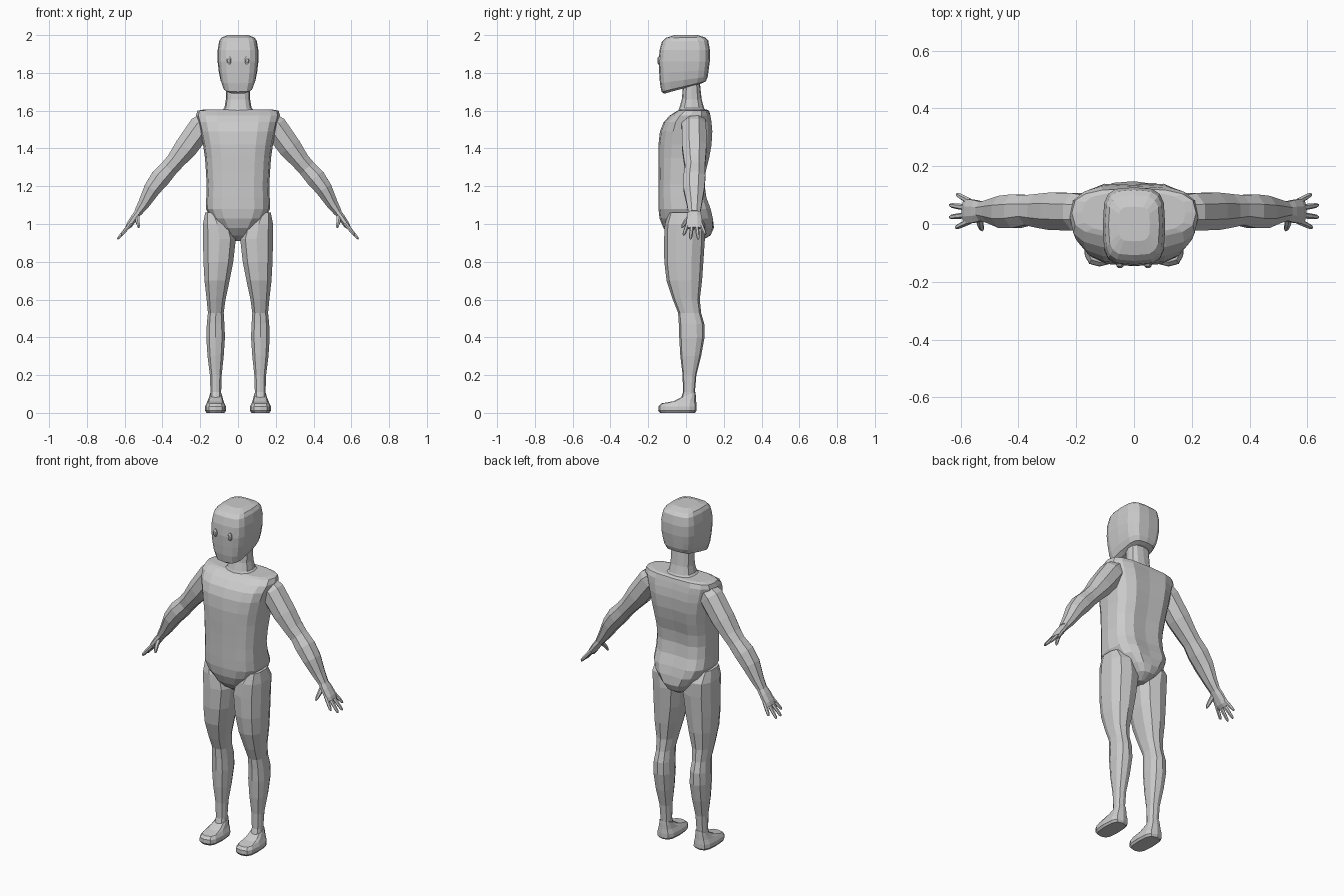
import bpy, bmesh, math
from mathutils import Vector

grey = bpy.data.materials.new("plain_grey")
grey.diffuse_color = (0.6, 0.6, 0.6, 1)


def loft(name, rings, mirror=False):
    """Skin a list of point rings, cap both ends, flat shaded."""
    bm = bmesh.new()
    rows = [[bm.verts.new(p) for p in r] for r in rings]
    n = len(rows[0])
    for a, b in zip(rows, rows[1:]):
        for i in range(n):
            j = (i + 1) % n
            bm.faces.new((a[i], a[j], b[j], b[i]))
    bm.faces.new(rows[0])
    bm.faces.new(rows[-1])
    bmesh.ops.recalc_face_normals(bm, faces=bm.faces)
    me = bpy.data.meshes.new(name)
    bm.to_mesh(me)
    bm.free()
    me.materials.append(grey)
    ob = bpy.data.objects.new(name, me)
    bpy.context.collection.objects.link(ob)
    if mirror:
        ob.modifiers.new("mirror", 'MIRROR').use_mirror_merge = False
    return ob


def power(v, p):
    return math.copysign(abs(v) ** p, v)


def slab(z, x0, x1, y0, y1, n=16, p=0.7, tilt=0.0, turn=0.0):
    """Horizontal rounded ring; tilt raises its back edge."""
    pts = []
    for i in range(n):
        a = math.tau * (i + turn) / n
        x = (x0 + x1) / 2 + (x1 - x0) / 2 * power(math.cos(a), p)
        s = power(math.sin(a), p)
        y = (y0 + y1) / 2 + (y1 - y0) / 2 * s
        pts.append(Vector((x, y, z + tilt * (s + 1) / 2)))
    return pts


def tube(name, path, n=8, mirror=True):
    """Limb along points (x, y, z, radius across, radius in depth)."""
    c = [Vector(q[:3]) for q in path]
    rings = []
    for k, q in enumerate(path):
        t = (c[min(k + 1, len(c) - 1)] - c[max(k - 1, 0)]).normalized()
        u = Vector((0, 1, 0)).cross(t).normalized()
        v = t.cross(u)
        rings.append([c[k] + u * q[3] * math.cos(math.tau * (i + .5) / n)
                      + v * q[4] * math.sin(math.tau * (i + .5) / n) for i in range(n)])
    return loft(name, rings, mirror)


# torso: height, half width, front, back
torso = [(0.91, 0.025, -0.04, 0.08), (0.94, 0.06, -0.085, 0.13), (0.98, 0.10, -0.12, 0.148),
         (1.03, 0.145, -0.14, 0.15), (1.08, 0.17, -0.146, 0.138), (1.14, 0.168, -0.146, 0.115),
         (1.21, 0.166, -0.145, 0.105), (1.28, 0.17, -0.145, 0.112), (1.35, 0.175, -0.146, 0.13),
         (1.42, 0.185, -0.146, 0.143), (1.49, 0.20, -0.138, 0.147), (1.54, 0.212, -0.118, 0.142),
         (1.575, 0.222, -0.085, 0.135), (1.60, 0.215, -0.045, 0.122), (1.606, 0.18, -0.03, 0.11)]
rings = [slab(z, -w, w, f, b) for z, w, f, b in torso]
for r in rings[3:-2]:
    r[4].y -= 0.012          # spine groove
loft("torso", rings)

# neck, flared at the base
loft("neck", [slab(z, -w, w, f, b, 12, 0.75) for z, w, f, b in
              [(1.59, 0.10, -0.045, 0.11), (1.615, 0.072, -0.035, 0.095),
               (1.66, 0.064, -0.022, 0.083), (1.78, 0.062, -0.012, 0.07)]])

# head: height, half width, front, back, tilt
head = [(1.69, 0.055, -0.115, 0.085, 0.055), (1.70, 0.078, -0.13, 0.105, 0.055),
        (1.745, 0.093, -0.138, 0.115, 0.035), (1.80, 0.102, -0.142, 0.12, 0.015),
        (1.86, 0.108, -0.145, 0.126, 0), (1.92, 0.108, -0.14, 0.127, 0),
        (1.965, 0.10, -0.128, 0.118, 0.005), (1.985, 0.088, -0.108, 0.10, 0.003),
        (2.0, 0.055, -0.06, 0.06, 0)]
loft("head", [slab(z, -w, w, f, b, 16, 0.55, t) for z, w, f, b, t in head])

# eyes: small oval bumps on the face
loft("eye", [[Vector((0.048 + s * 0.012 * math.cos(math.tau * i / 10), y,
                      1.865 + s * 0.023 * math.sin(math.tau * i / 10))) for i in range(10)]
             for y, s in ((-0.13, 1), (-0.146, 1), (-0.152, 0.55))], True)

# leg: height, inner, outer, front, back
leg = [(0.05, 0.085, 0.15, -0.035, 0.05), (0.11, 0.088, 0.147, -0.016, 0.047),
       (0.20, 0.085, 0.15, -0.018, 0.055), (0.30, 0.074, 0.163, -0.03, 0.08),
       (0.40, 0.067, 0.17, -0.036, 0.098), (0.47, 0.07, 0.167, -0.038, 0.097),
       (0.53, 0.074, 0.161, -0.042, 0.08), (0.60, 0.064, 0.168, -0.07, 0.073),
       (0.70, 0.042, 0.18, -0.103, 0.085), (0.80, 0.022, 0.186, -0.115, 0.092),
       (0.92, 0.008, 0.189, -0.116, 0.10), (1.0, 0.03, 0.189, -0.112, 0.10),
       (1.06, 0.09, 0.175, -0.09, 0.06)]
loft("leg", [slab(z, a, b, f, k, 10, 0.8, 0, 0.5) for z, a, b, f, k in leg], True)

# foot: sole rim and an instep rising toward the ankle
foot = [(0.0, 0.072, 0.166, -0.138, 0.048, 0), (0.012, 0.063, 0.175, -0.147, 0.056, 0),
        (0.035, 0.064, 0.174, -0.146, 0.056, 0), (0.05, 0.074, 0.164, -0.132, 0.054, 0.012),
        (0.06, 0.08, 0.156, -0.07, 0.052, 0.03), (0.08, 0.085, 0.15, -0.03, 0.05, 0.03)]
loft("foot", [slab(z, a, b, f, k, 12, 0.65, t) for z, a, b, f, k, t in foot], True)

# arm from shoulder to wrist
tube("arm", [(0.15, 0.042, 1.56, 0.05, 0.06), (0.195, 0.042, 1.515, 0.07, 0.07),
             (0.275, 0.044, 1.405, 0.066, 0.07), (0.33, 0.046, 1.335, 0.053, 0.062),
             (0.365, 0.048, 1.295, 0.051, 0.056), (0.41, 0.044, 1.245, 0.056, 0.063),
             (0.455, 0.042, 1.185, 0.048, 0.06), (0.50, 0.044, 1.105, 0.033, 0.043),
             (0.53, 0.044, 1.06, 0.023, 0.034)])

# palm
tube("palm", [(0.522, 0.044, 1.07, 0.02, 0.034), (0.548, 0.044, 1.035, 0.02, 0.042),
              (0.575, 0.044, 0.995, 0.018, 0.046), (0.588, 0.044, 0.978, 0.011, 0.04)])

# fingers: knuckle depth, then fingertip
for k, (y, tip) in enumerate([(0.078, (0.612, 0.102, 0.945)), (0.055, (0.636, 0.065, 0.922)),
                              (0.032, (0.636, 0.024, 0.922)), (0.01, (0.615, -0.012, 0.942))]):
    a, b = Vector((0.568, y, 1.003)), Vector(tip)
    tube("finger_%d" % (k + 1), [(*a.lerp(b, t), r, r) for t, r in
                                 ((0, 0.011), (0.6, 0.010), (0.93, 0.008), (1.03, 0.004))], 6)

# thumb
tube("thumb", [(0.535, 0.03, 1.05, 0.014, 0.014), (0.532, 0.0, 1.015, 0.012, 0.012),
               (0.527, -0.016, 0.992, 0.009, 0.009), (0.525, -0.022, 0.98, 0.004, 0.004)], 6)
